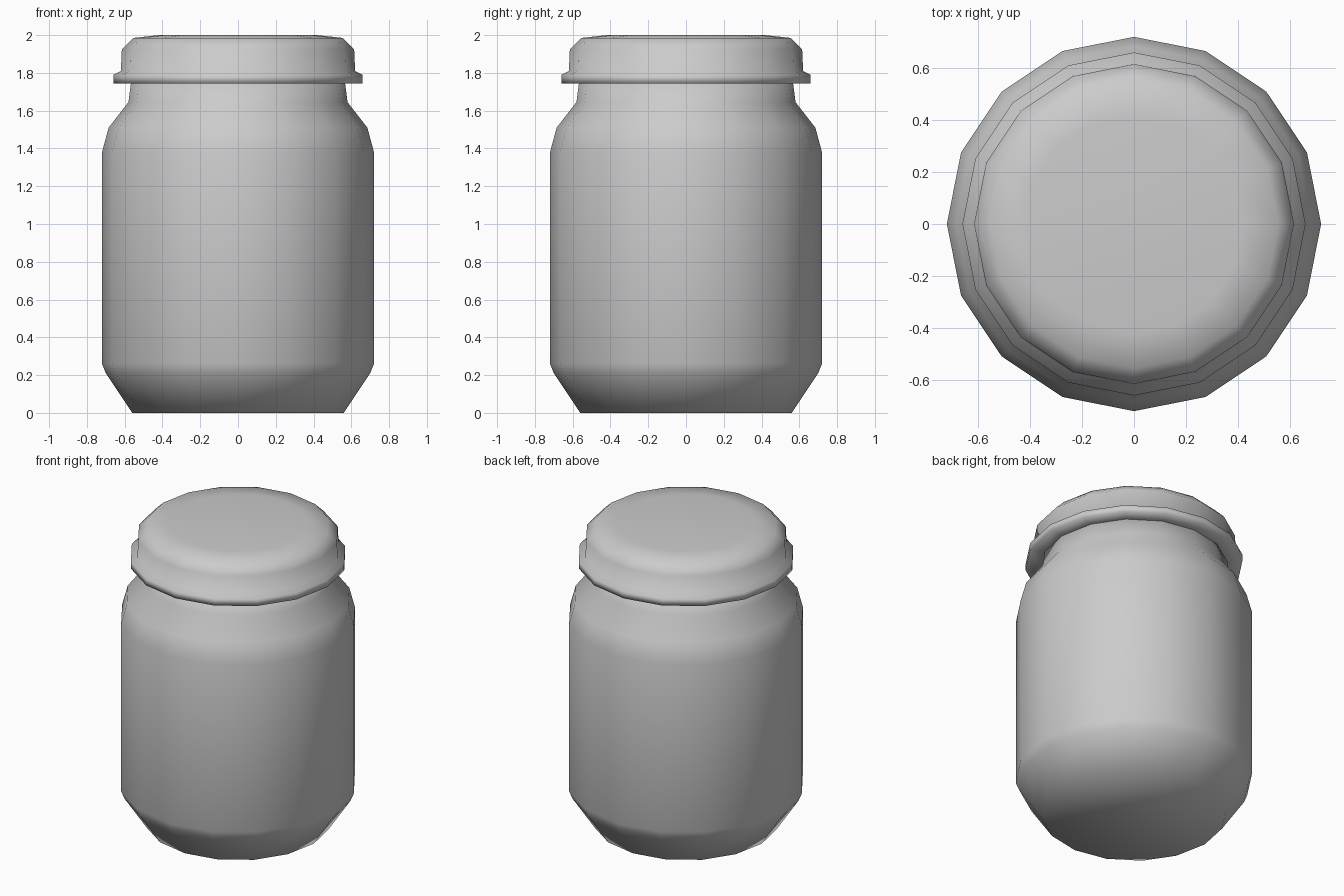
import bpy
import math

cube = bpy.data.objects.get("Cube")
if cube:
    bpy.data.objects.remove(cube)

SIDES = 16

grey = bpy.data.materials.new("light grey")
grey.use_nodes = True
grey.diffuse_color = (0.6, 0.6, 0.6, 1)
grey.node_tree.nodes["Principled BSDF"].inputs["Base Color"].default_value = (0.6, 0.6, 0.6, 1)


def lathe(name, profile):
    """Spin a (radius, height) profile, listed bottom to top, and cap both ends."""
    verts, faces = [], []
    for r, z in profile:
        for i in range(SIDES):
            a = math.tau * i / SIDES
            verts.append((r * math.cos(a), r * math.sin(a), z))
    for k in range(len(profile) - 1):
        for i in range(SIDES):
            j = (i + 1) % SIDES
            low, high = k * SIDES, (k + 1) * SIDES
            faces.append((low + i, low + j, high + j, high + i))
    top = (len(profile) - 1) * SIDES
    faces.append(tuple(reversed(range(SIDES))))
    faces.append(tuple(range(top, top + SIDES)))
    mesh = bpy.data.meshes.new(name)
    mesh.from_pydata(verts, [], faces)
    mesh.materials.append(grey)
    mesh.shade_smooth()
    obj = bpy.data.objects.new(name, mesh)
    bpy.context.collection.objects.link(obj)
    return obj


# Jar body with chamfered foot, rounded shoulder and neck
lathe("jar_body", [(0.56, 0), (0.70, 0.21), (0.72, 0.26), (0.72, 1.38),
                   (0.685, 1.51), (0.58, 1.645), (0.565, 1.76)])

# Lid with a flared rim and bevelled top
lathe("lid", [(0.56, 1.745), (0.66, 1.745), (0.66, 1.79), (0.62, 1.81),
              (0.615, 1.925), (0.555, 1.985), (0.42, 2.0)])
